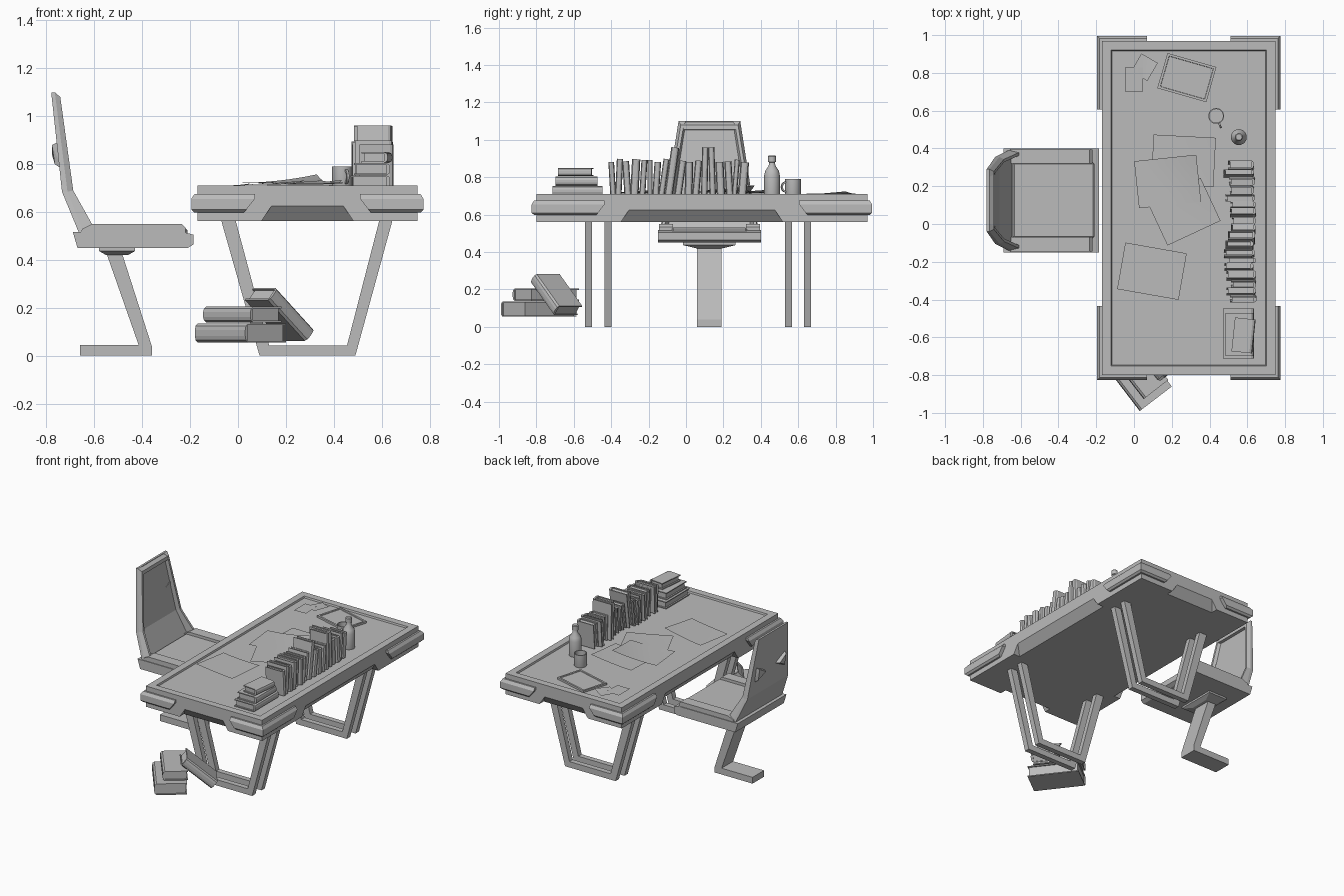
import bpy, bmesh, math, random
from mathutils import Matrix, Vector

if "Cube" in bpy.data.objects:
    bpy.data.objects.remove(bpy.data.objects["Cube"])
random.seed(4)

grey = bpy.data.materials.new("plain_grey")
grey.use_nodes = True
grey.diffuse_color = (0.5, 0.5, 0.5, 1)
grey.node_tree.nodes["Principled BSDF"].inputs["Base Color"].default_value = (0.5, 0.5, 0.5, 1)


def finish(name, bm, matrix=None, smooth=False):
    bmesh.ops.recalc_face_normals(bm, faces=bm.faces)
    if matrix:
        bm.transform(matrix)
    me = bpy.data.meshes.new(name)
    bm.to_mesh(me)
    bm.free()
    me.materials.append(grey)
    ob = bpy.data.objects.new(name, me)
    bpy.context.collection.objects.link(ob)
    if smooth:
        bpy.ops.object.select_all(action='DESELECT')
        ob.select_set(True)
        bpy.context.view_layer.objects.active = ob
        bpy.ops.object.shade_smooth_by_angle(angle=math.radians(40))
    return ob


def add_box(bm, lo, hi):
    lo, hi = Vector(lo), Vector(hi)
    m = Matrix.Translation((lo + hi) / 2) @ Matrix.Diagonal((*(hi - lo), 1))
    return bmesh.ops.create_cube(bm, size=1, matrix=m)


def box(name, lo, hi, matrix=None, bevel=0):
    bm = bmesh.new()
    add_box(bm, lo, hi)
    if bevel:
        bmesh.ops.bevel(bm, geom=bm.edges[:], offset=bevel, segments=1, affect='EDGES')
    return finish(name, bm, matrix)


def add_hull(bm, points):
    vs = [bm.verts.new(p) for p in points]
    bmesh.ops.convex_hull(bm, input=vs)


def add_loft(bm, sections):
    rings = [[bm.verts.new(p) for p in s] for s in sections]
    for a, b in zip(rings, rings[1:]):
        for i in range(len(a)):
            j = (i + 1) % len(a)
            bm.faces.new((a[i], a[j], b[j], b[i]))
    bm.faces.new(rings[0])
    bm.faces.new(rings[-1])


def extrude_xz(name, pts, y0, y1):
    bm = bmesh.new()
    add_loft(bm, [[(x, y, z) for x, z in pts] for y in (y0, y1)])
    return finish(name, bm)


def lathe(name, profile, centre, steps=24):
    bm = bmesh.new()
    vs = [bm.verts.new((r, 0, z)) for r, z in profile]
    es = [bm.edges.new(p) for p in zip(vs, vs[1:])]
    bmesh.ops.spin(bm, geom=vs + es, cent=(0, 0, 0), axis=(0, 0, 1), angle=math.tau, steps=steps)
    bmesh.ops.remove_doubles(bm, verts=bm.verts, dist=0.0005)
    return finish(name, bm, Matrix.Translation(centre), True)


def turn(x, y, z, deg):
    return Matrix.Translation((x, y, z)) @ Matrix.Rotation(math.radians(deg), 4, 'Z')


# Desk slab with recessed top
CX, CY = 0.29, 0.085
HX, HY = 0.46, 0.885
bm = bmesh.new()
add_box(bm, (CX - HX, CY - HY, 0.562), (CX + HX, CY + HY, 0.71))
top = max(bm.faces, key=lambda f: f.calc_center_median().z)
bmesh.ops.inset_region(bm, faces=[top], thickness=0.07)
bmesh.ops.inset_region(bm, faces=[top], thickness=0.005, depth=-0.012)
desk = finish("desk_top", bm)

# Sloped notches under the four edges
bm = bmesh.new()
for ax, half, edge in ((0, 0.19, HY), (1, 0.43, HX)):
    for s in (-1, 1):
        pts = []
        for d, z, w in ((0.02, 0.625, -0.04), (0, 0.625, -0.04), (0.02, 0.55, 0.01), (-0.06, 0.55, 0.01)):
            for t in (-1, 1):
                along, out = t * (half + w), s * (edge + d)
                pts.append((CX + (along, out)[ax], CY + (out, along)[ax], z))
        add_hull(bm, pts)
cutter = finish("notch_cutter", bm)
cutter.hide_render = True
mod = desk.modifiers.new("notches", 'BOOLEAN')
mod.object = cutter
mod.solver = 'EXACT'
bpy.context.view_layer.objects.active = desk
bpy.ops.object.modifier_apply(modifier=mod.name)
bpy.data.objects.remove(cutter)

# Corner guards with slanted ends
for sx in (-1, 1):
    for sy in (-1, 1):
        bm = bmesh.new()
        pts = []
        for z, out, cut in ((0.598, 0.012, 0.045), (0.61, 0.025, 0.035), (0.655, 0.025, 0), (0.675, 0.012, 0)):
            x, y = HX + out, HY + out
            xe, ye = 0.22 + cut, 0.52 + cut
            for px, py in ((x, y), (xe, y), (xe, HY - 0.02), (x, ye), (HX - 0.02, ye)):
                pts.append((CX + sx * px, CY + sy * py, z))
        add_hull(bm, pts)
        finish("corner_guard", bm)

# Twin trapezoid leg frames
frame = [(-0.07, 0.565), (0.09, 0), (0.49, 0), (0.645, 0.565), (0.59, 0.565),
         (0.455, 0.042), (0.13, 0.042), (-0.01, 0.565)]
for y in (-0.54, -0.435, 0.53, 0.63):
    extrude_xz("leg_frame", frame, y, y + 0.038)

# Chair foot, post and mount
YC = 0.125
extrude_xz("chair_post", [(-0.66, 0), (-0.36, 0), (-0.36, 0.04), (-0.485, 0.43), (-0.55, 0.43),
                          (-0.415, 0.045), (-0.66, 0.045)], YC - 0.065, YC + 0.065)
bm = bmesh.new()
add_loft(bm, [[(-0.505 + sx * a, YC + sy * b, z) for sx, sy in ((-1, -1), (1, -1), (1, 1), (-1, 1))]
              for a, b, z in ((0.045, 0.07, 0.42), (0.075, 0.14, 0.437), (0.075, 0.14, 0.455))])
finish("seat_mount", bm)

# Seat base, cushion and side rails
extrude_xz("seat_base", [(-0.67, 0.45), (-0.21, 0.45), (-0.185, 0.465), (-0.185, 0.505), (-0.23, 0.517),
                         (-0.69, 0.517)], YC - 0.275, YC + 0.275)
box("seat_cushion", (-0.64, YC - 0.2, 0.5), (-0.21, YC + 0.2, 0.532), bevel=0.008)
for s in (-1, 1):
    y0, y1 = sorted((YC + s * 0.195, YC + s * 0.27))
    extrude_xz("seat_rail", [(-0.665, 0.5), (-0.22, 0.5), (-0.22, 0.535), (-0.235, 0.55), (-0.61, 0.55),
                             (-0.65, 0.53)], y0, y1)

# Chair back panel with raised rim: outer x, outer z, panel x, rim x, rim z, half width
stations = [(-0.78, 1.10, -0.765, -0.742, 1.08, 0.165),
            (-0.735, 0.685, -0.712, -0.688, 0.69, 0.23),
            (-0.665, 0.515, -0.645, -0.61, 0.55, 0.265)]
bm = bmesh.new()
add_loft(bm, [[(xo, YC - w, zo), (xo, YC + w, zo), (xp, YC + w, zo), (xp, YC - w, zo)]
              for xo, zo, xp, xr, zr, w in stations])
for s in (-1, 1):
    add_loft(bm, [[(xp, YC + s * w, zo), (xr, YC + s * (w - 0.012), zr), (xr, YC + s * (w - 0.028), zr),
                   (xp, YC + s * (w - 0.04), zo)] for xo, zo, xp, xr, zr, w in stations])
add_hull(bm, [(x, YC + s * w, z) for s in (-1, 1)
              for x, z, w in ((-0.77, 1.10, 0.165), (-0.742, 1.08, 0.153), (-0.74, 1.055, 0.155), (-0.765, 1.05, 0.16))])
finish("chair_back", bm)

# Raised wedges on the rear of the back
for s in (-1, 1):
    bm = bmesh.new()
    add_hull(bm, [(-0.735, YC + s * 0.05, 0.84), (-0.735, YC + s * 0.17, 0.9), (-0.735, YC + s * 0.17, 0.78),
                  (-0.777, YC + s * 0.08, 0.84), (-0.777, YC + s * 0.15, 0.88), (-0.765, YC + s * 0.15, 0.8)])
    finish("back_wedge", bm)


# Book: wrapped cover with a rounded spine on local -y, and a page block
def book(name, length, width, thick, matrix):
    h, w, c = thick / 2, width / 2, min(0.007, thick / 6)
    out = [(w, -h), (-w + 0.015, -h), (-w + 0.004, -h * 0.75), (-w, -h * 0.3)]
    inn = [(w, -h + c), (-w + 0.015, -h + c)]
    ring = out + [(y, -z) for y, z in reversed(out)]
    ring += [(y, -z) for y, z in inn] + list(reversed(inn))
    bm = bmesh.new()
    add_loft(bm, [[(x, y, z) for y, z in ring] for x in (-length / 2, length / 2)])
    add_box(bm, (-length / 2 + 0.008, -w + 0.012, -h + c), (length / 2 - 0.008, w - 0.01, h - c))
    finish(name, bm, matrix)


# Books on the floor
book("floor_book_low", 0.346, 0.214, 0.08, turn(0.01, -0.788, 0.095, -52.6))
book("floor_book_upper", 0.32, 0.165, 0.065, turn(0.018, -0.75, 0.172, -52))
book("floor_book_leaning", 0.26, 0.17, 0.065,
     turn(0.175, -0.695, 0.172, 38) @ Matrix.Rotation(math.radians(41), 4, 'Y'))

# Stacked books on the desk
book("stack_book_low", 0.265, 0.165, 0.05, turn(0.553, -0.58, 0.728, 90))
book("stack_book_middle", 0.225, 0.15, 0.05, turn(0.56, -0.585, 0.779, 90))
book("stack_book_top", 0.18, 0.11, 0.045, turn(0.58, -0.59, 0.828, 84))

# Row of standing books
upright = Matrix(((0, -1, 0, 0), (0, 0, -1, 0), (1, 0, 0, 0), (0, 0, 0, 1)))
y = -0.41
while y < 0.33:
    thick = random.uniform(0.026, 0.046)
    mid = y + thick / 2
    tall = -0.1 < mid < -0.05 or 0.1 < mid < 0.145
    height = 0.255 if tall else random.uniform(0.175, 0.195)
    width = random.uniform(0.125, 0.165)
    lean = 8 if -0.14 < mid < -0.02 else random.uniform(-5, 5)
    tilt = Matrix.Rotation(math.radians(-lean), 4, 'X')
    book("row_book", height, width, thick,
         Matrix.Translation((0.65 - width / 2 - random.uniform(0, 0.02), mid, 0.705 + height / 2)) @ tilt @ upright)
    y += thick + 0.005

# Bottle, mug and handle
lathe("bottle", [(0, 0.7), (0.04, 0.7), (0.042, 0.71), (0.042, 0.81), (0.036, 0.835), (0.018, 0.862),
                 (0.016, 0.88), (0.021, 0.882), (0.021, 0.912), (0.016, 0.917), (0, 0.917)], (0.555, 0.46, 0))
lathe("mug", [(0, 0.7), (0.04, 0.7), (0.042, 0.706), (0.042, 0.79), (0.036, 0.79), (0.036, 0.712), (0, 0.712)],
      (0.435, 0.572, 0))
bm = bmesh.new()
arc = [math.radians(a) for a in range(-90, 91, 30)]
add_loft(bm, [[(0.038 + r * math.cos(a), t, r * math.sin(a)) for r, t in
               ((0.022, -0.005), (0.031, -0.005), (0.031, 0.005), (0.022, 0.005))] for a in arc])
finish("mug_handle", bm, turn(0.435, 0.572, 0.748, -68))

# Tablet with inset screen
bm = bmesh.new()
add_box(bm, (-0.135, -0.097, 0), (0.135, 0.097, 0.014))
top = max(bm.faces, key=lambda f: f.calc_center_median().z)
bmesh.ops.inset_region(bm, faces=[top], thickness=0.018)
bmesh.ops.inset_region(bm, faces=[top], thickness=0.002, depth=-0.005)
finish("tablet", bm, turn(0.28, 0.775, 0.7, -16))


# Curled sheets of paper
def sheet(name, w, d, curl, matrix):
    bm = bmesh.new()
    bmesh.ops.create_grid(bm, x_segments=8, y_segments=6, size=0.5)
    for v in bm.verts:
        u, t = v.co.x, v.co.y
        v.co = (u * w, t * d, curl * max(0, u + t * 0.5 + 0.25) ** 2)
    finish(name, bm, matrix, True)


sheet("paper_back", 0.33, 0.26, 0.02, turn(0.262, 0.335, 0.714, -3))
sheet("paper_angled", 0.31, 0.25, 0.012, turn(0.265, 0.065, 0.718, 25))
sheet("paper_middle", 0.33, 0.25, 0.035, turn(0.178, 0.225, 0.722, 6))
sheet("paper_front", 0.33, 0.25, 0.018, turn(0.095, -0.25, 0.714, -10))
sheet("sticky_note", 0.095, 0.125, 0.008, turn(0, 0.765, 0.711, 0))
sheet("sticky_note", 0.1, 0.11, 0.012, turn(0.055, 0.83, 0.713, -30))
